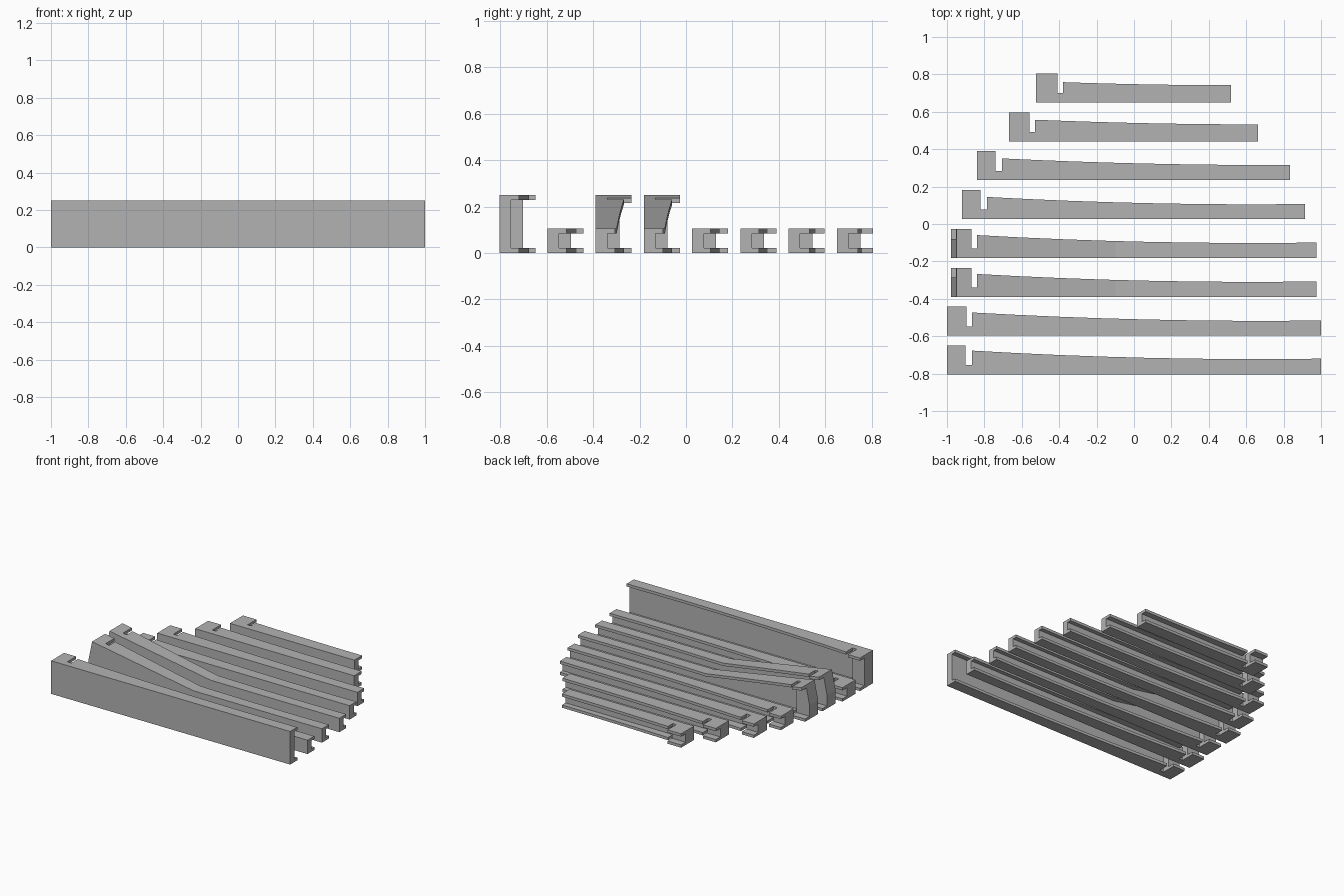
import bpy, bmesh

if "Cube" in bpy.data.objects:
    bpy.data.objects.remove(bpy.data.objects["Cube"])

T = 0.021        # flange thickness
WEB = 0.05       # web depth
BLOCK = 0.102    # depth of the solid end block
DEPTH = 0.155    # full flange depth at the end block
LOW, TALL = 0.105, 0.25
BEND_X = -0.1    # where raised beams start to climb
LEAN = 0.03      # backward lean of the raised end face

grey = bpy.data.materials.new("grey")
grey.diffuse_color = (0.45, 0.45, 0.45, 1)
grey.use_nodes = True
grey.node_tree.nodes["Principled BSDF"].inputs["Base Color"].default_value = grey.diffuse_color


def add_beam(name, y0, x0, xb, xn, x1, w0, w1, sag, kind):
    """Channel beam lofted along x: end block, notch, then tapering flanges."""

    def height(x):
        if kind == "tall":
            return TALL
        if kind == "raised" and x < BEND_X:
            return LOW + (TALL - LOW) * (BEND_X - x) / (BEND_X - x0 - LEAN)
        return LOW

    # stations: (x, flange depth, inner depth, lean of the upper half)
    lean = LEAN if kind == "raised" else 0
    stations = [(x0, DEPTH, BLOCK, lean), (xb, DEPTH, BLOCK, 0),
                (xb, WEB, WEB, 0), (xn, WEB, WEB, 0)]
    xs = [xn + (x1 - xn) * i / 8 for i in range(9)]
    if kind == "raised":
        xs = sorted(xs + [BEND_X])
    for x in xs:
        t = (x - xn) / (x1 - xn)
        stations.append((x, w0 + (w1 - w0) * t - 4 * sag * t * (1 - t), WEB, 0))

    bm = bmesh.new()
    rings = []
    for x, w, b, shift in stations:
        h = height(x + shift)
        m = 0.42 * h
        section = [(0, 0), (w, 0), (w, T), (b, T), (b, m),
                   (b, h - T), (w, h - T), (w, h), (0, h), (0, m)]
        rings.append([bm.verts.new((x + shift * max(0, z - m) / (h - m), y0 + y, z))
                      for y, z in section])
    for a, b in zip(rings, rings[1:]):
        for i in range(10):
            j = (i + 1) % 10
            bm.faces.new((a[i], a[j], b[j], b[i]))
    # end caps, split at the height where a raised end starts to lean
    for ring in (rings[0], rings[-1]):
        for ids in ((0, 1, 2, 3, 4, 9), (9, 4, 5, 6, 7, 8)):
            bm.faces.new([ring[i] for i in ids])
    bmesh.ops.remove_doubles(bm, verts=bm.verts, dist=1e-5)
    bmesh.ops.dissolve_degenerate(bm, edges=bm.edges, dist=1e-5)
    bmesh.ops.recalc_face_normals(bm, faces=bm.faces)

    mesh = bpy.data.meshes.new(name)
    bm.to_mesh(mesh)
    bm.free()
    mesh.materials.append(grey)
    bpy.context.collection.objects.link(bpy.data.objects.new(name, mesh))


# left end, block end, notch end, right end, flange start, flange end, sag, kind
beams = [
    ("tall_beam",     -1.0,   -0.90, -0.865, 1.0,   0.128, 0.085, 0.017, "tall"),
    ("low_beam_1",    -1.0,   -0.895, -0.865, 1.0,  0.124, 0.081, 0.016, "low"),
    ("raised_beam_1", -0.978, -0.87, -0.84,  0.975, 0.122, 0.082, 0.016, "raised"),
    ("raised_beam_2", -0.978, -0.87, -0.84,  0.975, 0.122, 0.082, 0.016, "raised"),
    ("low_beam_2",    -0.92,  -0.82, -0.785, 0.915, 0.118, 0.080, 0.014, "low"),
    ("low_beam_3",    -0.84,  -0.74, -0.705, 0.835, 0.116, 0.081, 0.010, "low"),
    ("low_beam_4",    -0.668, -0.56, -0.53,  0.662, 0.115, 0.090, 0.006, "low"),
    ("low_beam_5",    -0.523, -0.41, -0.38,  0.518, 0.108, 0.092, 0.004, "low"),
]
for i, (name, *dims) in enumerate(beams):
    add_beam(name, -0.805 + 0.2079 * i, *dims)
